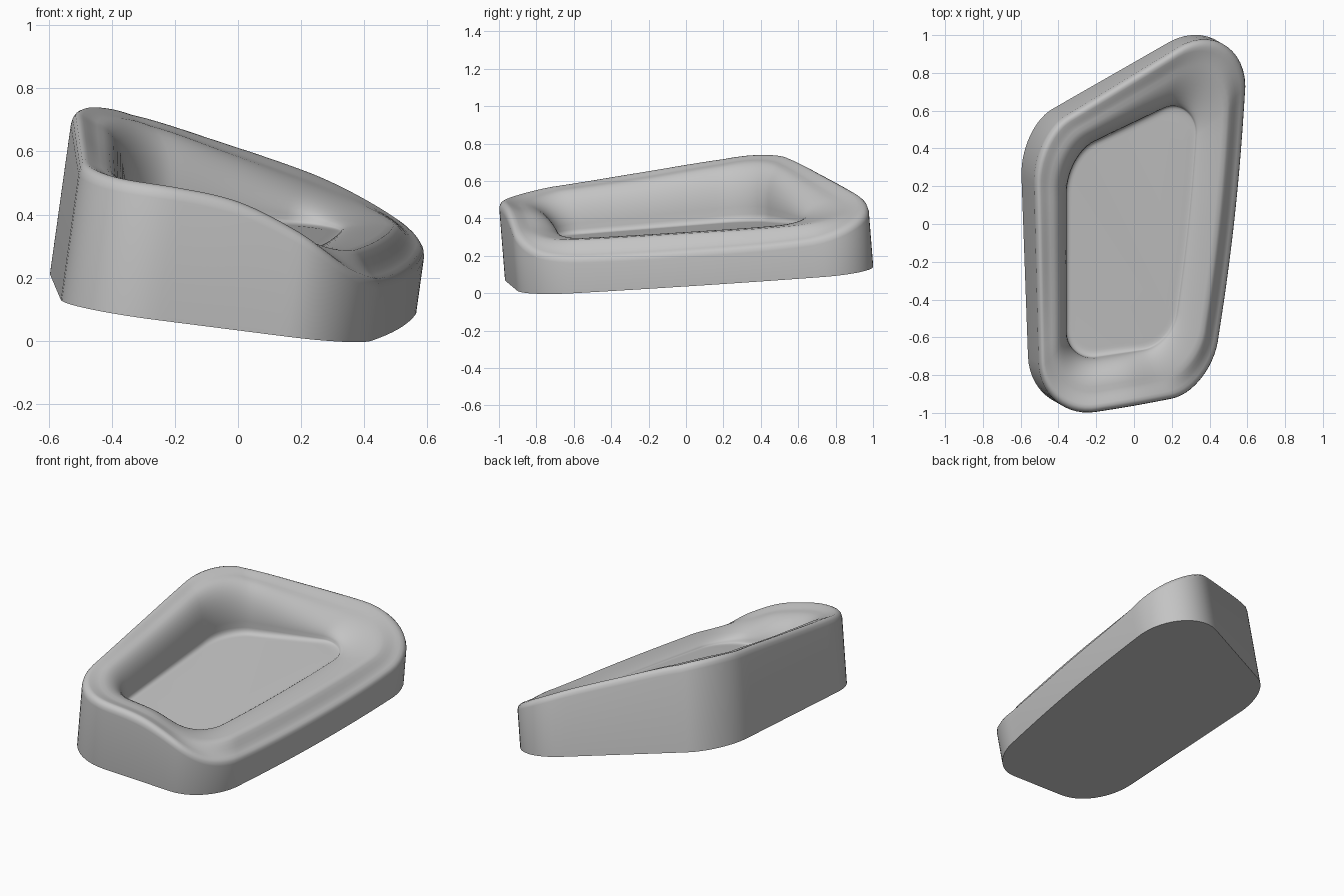
import bpy
from math import sin, cos, pi
from mathutils import Vector

cube = bpy.data.objects.get("Cube")
if cube:
    bpy.data.objects.remove(cube, do_unlink=True)

STEPS = 14            # samples per outline segment
TILT = Vector((0.14, -0.08, 1.0))


def rounded_outline(corners, cuts, bulge):
    """Rounded four-sided loop: each corner arc is followed by its straight side."""
    pts = [Vector(c) for c in corners]
    arcs = []
    for i, c in enumerate(pts):
        a = (pts[i - 1] - c).normalized() * cuts[i][0]
        b = (pts[(i + 1) % 4] - c).normalized() * cuts[i][1]
        k = 0.46 if a.angle(b) < 1.3 else 0.56
        arcs.append((c + a, c + a * (1 - k), c + b * (1 - k), c + b))
    loop = []
    for i, (p, q, r, s) in enumerate(arcs):
        for j in range(STEPS):
            t = j / STEPS
            u = 1 - t
            loop.append(p * u**3 + q * 3 * u * u * t + r * 3 * u * t * t + s * t**3)
        e = arcs[(i + 1) % 4][0]
        side = (e - s).normalized()
        out = Vector((side.y, -side.x)) * bulge[i]
        for j in range(STEPS):
            t = j / STEPS
            loop.append(s.lerp(e, t) + out * 4 * t * (1 - t))
    return loop


def smooth_heights(keys):
    """Cyclic spline through two heights per outline segment."""
    n, half, result = len(keys), STEPS // 2, []
    for i in range(n):
        a, b, c, d = (keys[(i + o) % n] for o in (-1, 0, 1, 2))
        for j in range(half):
            t = j / half
            result.append(b + 0.5 * t * (c - a + t * (2*a - 5*b + 4*c - d + t * (3*(b - c) + d - a))))
    return result


def place(p, h):
    """Lift a point of the sloping base along the tilted axis."""
    return Vector((p.x, p.y, 0.107 - 0.14 * p.x + 0.08 * p.y)) + TILT * h


# Outer wall and dish floor outlines, running from the front right corner
outer = rounded_outline([(-0.55, -1.01), (0.395, -0.865), (0.618, 1.21), (-0.605, 0.51)],
                        [(0.31, 0.3), (0.24, 0.29), (0.52, 0.5), (0.2, 0.26)],
                        [0, 0.018, 0, 0])
inner = rounded_outline([(-0.38, -0.69), (0.16, -0.605), (0.295, 0.69), (-0.38, 0.38)],
                        [(0.16, 0.16), (0.16, 0.18), (0.22, 0.2), (0.16, 0.2)],
                        [0, 0.01, 0, 0])

# Heights of the outer rim edge, the inner ridge and the floor around the loop
rim = smooth_heights([0.44, 0.42, 0.418, 0.398, 0.33, 0.235, 0.2, 0.195,
                      0.21, 0.285, 0.375, 0.445, 0.505, 0.522, 0.51, 0.475])
ridge = smooth_heights([0.43, 0.405, 0.395, 0.375, 0.32, 0.278, 0.27, 0.268,
                        0.27, 0.3, 0.36, 0.425, 0.485, 0.505, 0.49, 0.455])
floor = [0.222 + 0.06 * q.x for q in inner]

# Cross-section as (inset, rim share, ridge share, floor share, drop)
section = [(0, 1, 0, 0, 0.04), (0.015, 1, 0, 0, 0.02),
           (0.05, 1, 0, 0, 0.007), (0.1, 1, 0, 0, 0)]
# Rim crossing to the inner ridge
for k in range(1, 6):
    t = k / 5
    w = t * (1 + 3 * t - 2 * t * t) / 2
    section.append((0.1 + 0.27 * t, 1 - w, w, 0, 0))
# Rounded shoulder falling to the foot of the dish wall
for k in range(1, 11):
    a = k / 10 * pi / 2
    w = 0.12 + 0.88 * cos(a)
    section.append((0.37 + 0.56 * sin(a), 0, w, 1 - w, 0))
# Small cove where the wall meets the floor
for k in range(1, 5):
    a = k / 4 * pi / 2
    w = 0.12 * (1 - sin(a))
    section.append((0.93 + 0.12 * (1 - cos(a)), 0, w, 1 - w, 0))
section.append((1.1, 0, 0, 1, 0))

count = len(outer)
rings = [[place(p, 0) for p in outer]]
for s, wa, wb, wf, drop in section:
    rings.append([place(p.lerp(q, s), a * wa + b * wb + f * wf - drop)
                  for p, q, a, b, f in zip(outer, inner, rim, ridge, floor)])

verts = [v for ring in rings for v in ring]
faces = [(r * count + i, r * count + (i + 1) % count,
          (r + 1) * count + (i + 1) % count, (r + 1) * count + i)
         for r in range(len(rings) - 1) for i in range(count)]
faces.append(tuple(reversed(range(count))))
faces.append(tuple(range(len(verts) - count, len(verts))))

mesh = bpy.data.meshes.new("dished_tray")
mesh.from_pydata(verts, [], faces)
tray = bpy.data.objects.new("dished_tray", mesh)
bpy.context.collection.objects.link(tray)

# Plain grey finish
grey = bpy.data.materials.new("plain_grey")
grey.use_nodes = True
color = (0.55, 0.55, 0.55, 1)
grey.diffuse_color = color
grey.node_tree.nodes["Principled BSDF"].inputs["Base Color"].default_value = color
mesh.materials.append(grey)

bpy.ops.object.select_all(action="DESELECT")
tray.select_set(True)
bpy.context.view_layer.objects.active = tray
bpy.ops.object.shade_smooth_by_angle(angle=0.9)
